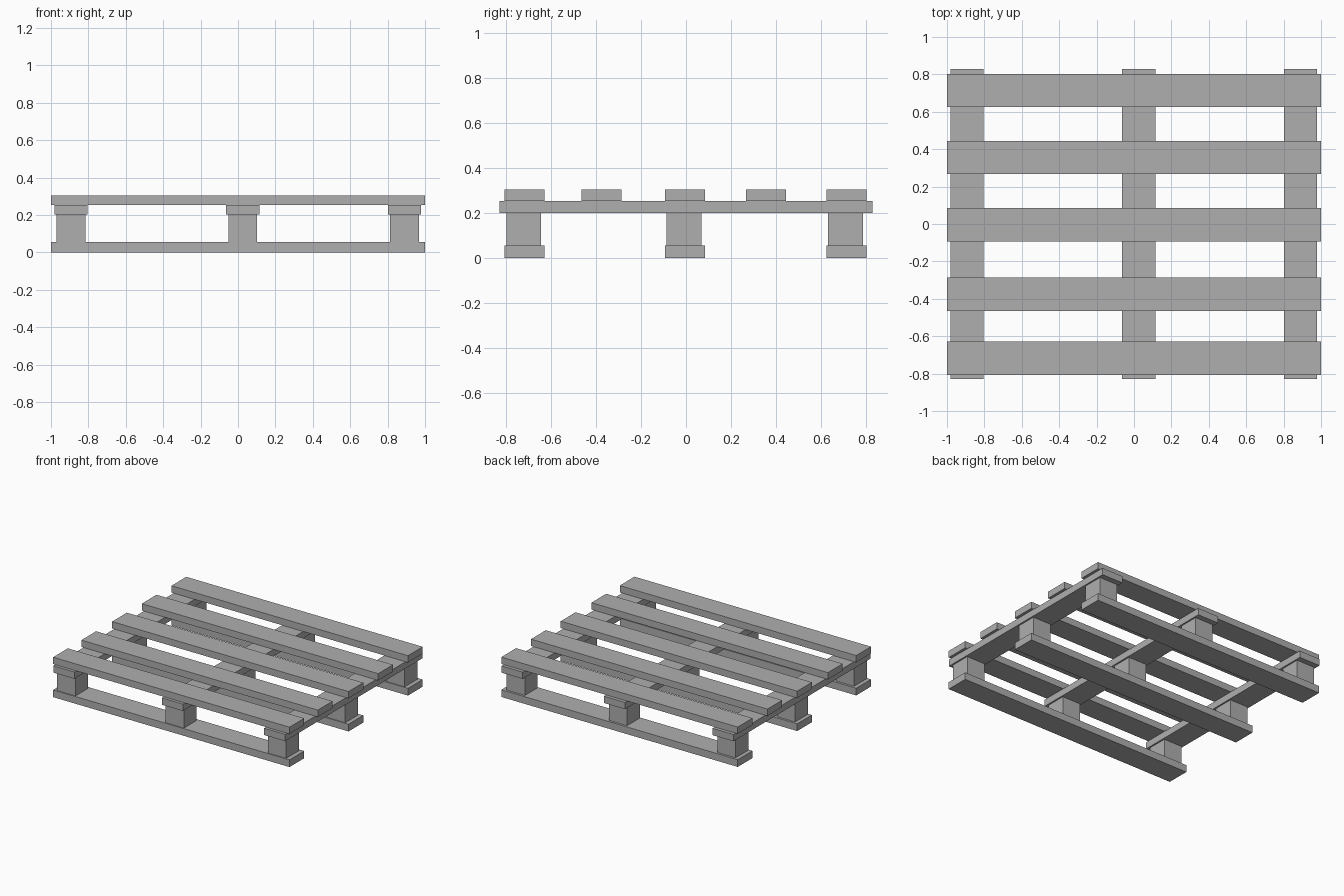
import bpy

if "Cube" in bpy.data.objects:
    bpy.data.objects.remove(bpy.data.objects["Cube"])

# Dark grey timber
wood = bpy.data.materials.new("dark_grey")
wood.diffuse_color = (0.43, 0.43, 0.43, 1)
wood.use_nodes = True
wood.node_tree.nodes["Principled BSDF"].inputs["Base Color"].default_value = wood.diffuse_color


def box(name, x, y, z):
    """Add a box spanning the given (min, max) ranges."""
    bpy.ops.mesh.primitive_cube_add(size=1, location=[sum(r) / 2 for r in (x, y, z)])
    ob = bpy.context.object
    ob.name = name
    ob.scale = [r[1] - r[0] for r in (x, y, z)]
    bpy.ops.object.transform_apply(location=False, rotation=False, scale=True)
    ob.data.materials.append(wood)
    return ob


def span(centre, width):
    return (centre - width / 2, centre + width / 2)


# Layer heights
Z_BOTTOM = (0.0, 0.055)
Z_BLOCK = (0.055, 0.201)
Z_STRINGER = (0.201, 0.253)
Z_DECK = (0.253, 0.305)

BOARD_W, BLOCK_W = 0.178, 0.154
FULL_X = (-1.0, 1.0)
deck_y = (-0.717, -0.375, -0.004, 0.355, 0.714)
column_x = (-0.893, 0.025, 0.89)

# Top deck boards
for i, y in enumerate(deck_y):
    box(f"deck_board_{i + 1}", FULL_X, span(y, BOARD_W), Z_DECK)

# Stringer boards running front to back
for i, x in enumerate(column_x):
    box(f"stringer_board_{i + 1}", span(x, BOARD_W), (-0.829, 0.829), Z_STRINGER)

# Bottom runners, each carrying three spacer blocks
for j, y in enumerate(deck_y[::2]):
    box(f"bottom_runner_{j + 1}", FULL_X, span(y, BOARD_W), Z_BOTTOM)
    for i, x in enumerate(column_x):
        box(f"spacer_block_{j + 1}_{i + 1}", span(x, BLOCK_W), span(y - 0.005, BLOCK_W), Z_BLOCK)
